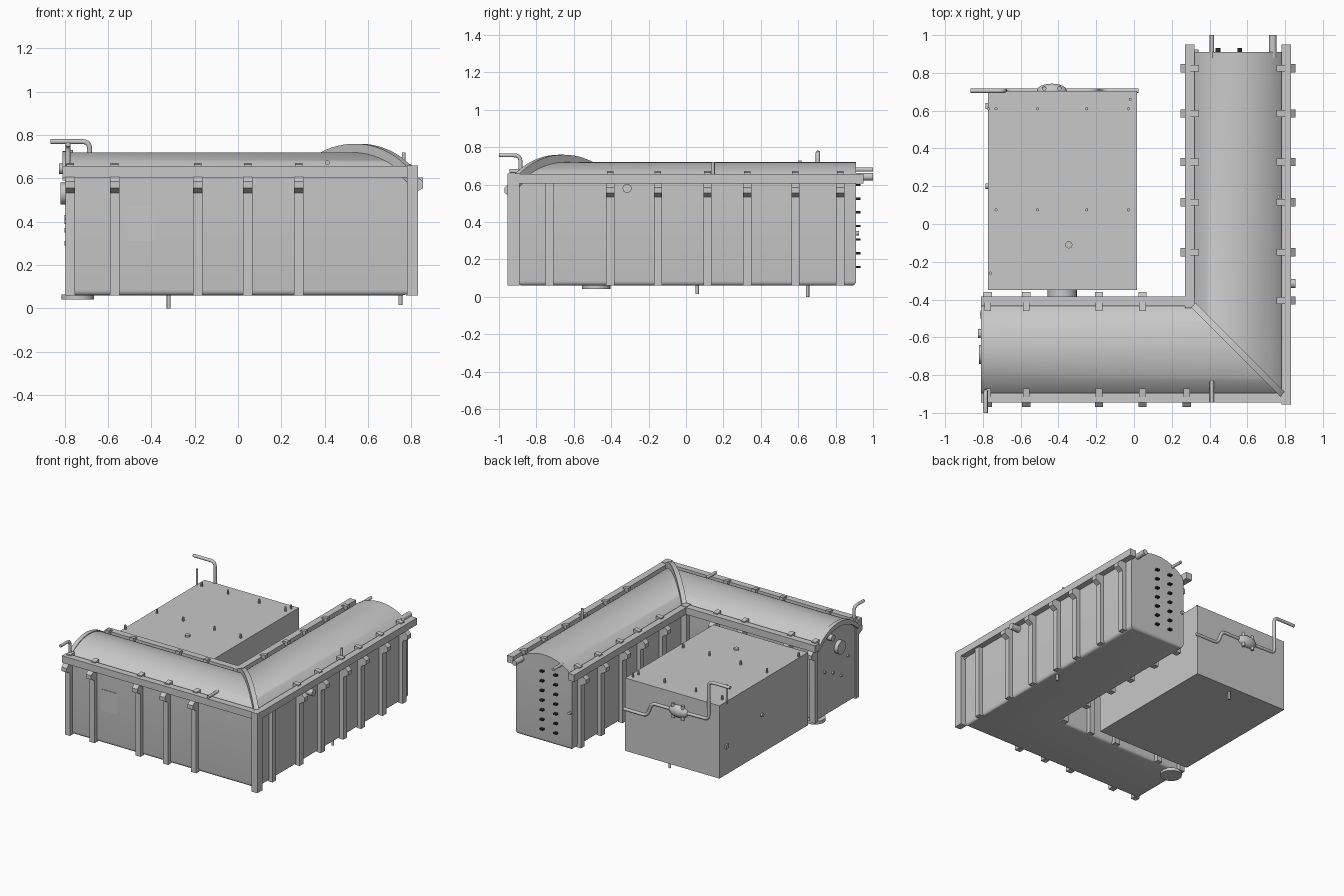
import bpy, bmesh, math
from mathutils import Vector, Matrix

cube = bpy.data.objects.get("Cube")
if cube:
    bpy.data.objects.remove(cube, do_unlink=True)


def material(name, rgb):
    m = bpy.data.materials.new(name)
    m.use_nodes = True
    m.diffuse_color = (*rgb, 1)
    m.node_tree.nodes["Principled BSDF"].inputs["Base Color"].default_value = (*rgb, 1)
    return m


GREY = material("plain grey", (0.58, 0.58, 0.58))
DARK = material("dark grey", (0.02, 0.02, 0.02))

CY, CX = -0.665, 0.55            # centre lines of the front arm and the right arm
LEFT, BACK = -0.79, 0.91         # open ends of the two arms
HALF, BASE, EAVE, CROWN = 0.235, 0.06, 0.62, 0.72
RADIUS = (HALF ** 2 + (CROWN - EAVE) ** 2) / (2 * (CROWN - EAVE))


def roof_z(o):
    return CROWN - RADIUS + math.sqrt(RADIUS ** 2 - o * o)


def place(arm, s, o):
    """Point at distance s along an arm, offset o towards the inner corner."""
    return (s, CY + o) if arm == "front" else (CX - o, s)


def finish(name, bm, mat=GREY, smooth=True):
    bmesh.ops.recalc_face_normals(bm, faces=bm.faces)
    me = bpy.data.meshes.new(name)
    bm.to_mesh(me)
    bm.free()
    me.materials.append(mat)
    ob = bpy.data.objects.new(name, me)
    bpy.context.collection.objects.link(ob)
    if smooth:
        bpy.ops.object.select_all(action='DESELECT')
        ob.select_set(True)
        bpy.context.view_layer.objects.active = ob
        bpy.ops.object.shade_smooth_by_angle(angle=math.radians(35))
    return ob


def loft(name, rings, bottom_bevel=0):
    """Skin closed rings of points and cap both ends."""
    bm = bmesh.new()
    vs = [[bm.verts.new(p) for p in ring] for ring in rings]
    n = len(rings[0])
    for a, b in zip(vs, vs[1:]):
        for i in range(n):
            j = (i + 1) % n
            bm.faces.new((a[i], a[j], b[j], b[i]))
    bm.faces.new(vs[0])
    bm.faces.new(vs[-1])
    if bottom_bevel:
        bmesh.ops.recalc_face_normals(bm, faces=bm.faces)
        low = [e for e in bm.edges if all(v.co.z < BASE + 0.001 for v in e.verts)
               and e.calc_face_angle(0) > 0.5]
        bmesh.ops.bevel(bm, geom=low, offset=bottom_bevel, segments=4,
                        profile=0.5, affect='EDGES')
    return finish(name, bm)


def sweep(name, profile, left, back, bevel=0):
    """Run an (offset, height) profile round the mitred L."""
    return loft(name, [[(left, CY + o, z) for o, z in profile],
                       [(CX - o, CY + o, z) for o, z in profile],
                       [(CX - o, back, z) for o, z in profile]], bevel)


def box(name, lo, hi, mat=GREY):
    bm = bmesh.new()
    lo, hi = Vector(lo), Vector(hi)
    bmesh.ops.create_cube(bm, size=1, matrix=Matrix.Translation((lo + hi) / 2)
                          @ Matrix.Diagonal((*(hi - lo), 1)))
    return finish(name, bm, mat, False)


def rod(name, a, b, r, mat=GREY, sides=16):
    a, b = Vector(a), Vector(b)
    bm = bmesh.new()
    turn = (b - a).to_track_quat('Z', 'Y').to_matrix().to_4x4()
    bmesh.ops.create_cone(bm, cap_ends=True, segments=sides, radius1=r, radius2=r,
                          depth=(b - a).length, matrix=Matrix.Translation((a + b) / 2) @ turn)
    return finish(name, bm, mat)


def tube(name, pts, r, bend=0.035):
    """Pipe with rounded elbows at its inner points."""
    pts = [Vector(p) for p in pts]
    path = [pts[0]]
    for a, p, b in zip(pts, pts[1:], pts[2:]):
        q, s = p + (a - p).normalized() * bend, p + (b - p).normalized() * bend
        path += [q.lerp(p, t / 5).lerp(p.lerp(s, t / 5), t / 5) for t in range(6)]
    path.append(pts[-1])
    cu = bpy.data.curves.new(name, 'CURVE')
    cu.dimensions = '3D'
    cu.bevel_depth, cu.bevel_resolution, cu.use_fill_caps = r, 3, True
    sp = cu.splines.new('POLY')
    sp.points.add(len(path) - 1)
    for pt, co in zip(sp.points, path):
        pt.co = (*co, 1)
    cu.materials.append(GREY)
    ob = bpy.data.objects.new(name, cu)
    bpy.context.collection.objects.link(ob)
    bpy.ops.object.select_all(action='DESELECT')
    ob.select_set(True)
    bpy.context.view_layer.objects.active = ob
    bpy.ops.object.convert(target='MESH')


# L-shaped tank with barrel roof
arch = [HALF * math.cos(math.pi * i / 28) for i in range(29)]
sweep("tank_body", [(-HALF, BASE), (HALF, BASE)] + [(o, roof_z(o)) for o in arch],
      LEFT, BACK, 0.025)

# Rails along the eaves
for side, label in ((-1, "outer"), (1, "inner")):
    a, b = side * 0.23, side * 0.28
    sweep(label + "_rail", [(a, 0.605), (b, 0.605), (b, 0.657), (a, 0.657)], LEFT - 0.02, BACK + 0.04)

# Arched flanges on the roof: mitre joint and left end
half_w = 0.017 / math.sqrt(2)
loft("mitre_flange", [[(CX - o + k * half_w, CY + o + k * half_w, roof_z(o) + h)
                       for k, h in ((-1, -0.03), (1, -0.03), (1, 0.04), (-1, 0.04))]
                      for o in [x * 1.02 - 0.004 for x in arch]])
loft("end_flange", [[(x, CY + o, roof_z(o) + h) for x, h in
                     ((LEFT - 0.02, -0.03), (LEFT + 0.01, -0.03), (LEFT + 0.01, 0.006), (LEFT - 0.02, 0.006))]
                    for o in arch])


# Wall ribs with wedge brackets and roof clips
def rib(arm, s, side, bracket=True):
    w = 0.022

    def prism(name, section, w):
        loft(name, [[(*place(arm, s + d, side * o), z) for o, z in section] for d in (-w, w)])

    prism("wall_rib", [(0.225, BASE), (0.265, BASE), (0.265, 0.61), (0.225, 0.61)], w)
    if bracket:
        prism("rib_bracket", [(0.26, 0.53), (0.305, 0.555), (0.305, 0.585), (0.275, 0.61), (0.26, 0.61)], w)
        prism("roof_clip", [(0.205, 0.64), (0.25, 0.64), (0.25, 0.665), (0.205, 0.672)], w * 0.8)


front_ribs = (-0.775, -0.57, -0.185, 0.045)
right_ribs = (-0.15, 0.115, 0.328, 0.585, 0.825)
for s in front_ribs + (0.28,):
    rib("front", s, -1)
for s in front_ribs:
    rib("front", s, 1)
for s in (-0.405,) + right_ribs:
    rib("right", s, -1)
for s in right_ribs:
    rib("right", s, 1)
rib("right", -0.73, -1, False)
box("outer_corner_post", (0.78, -0.955, BASE), (0.83, -0.89, 0.66))
box("inner_corner_post", (0.27, -0.445, BASE), (0.32, -0.39, 0.66))
box("front_plate", (-0.51, -0.904, 0.31), (-0.38, -0.898, 0.47))

# Back end of the right arm: rows of dark studs and two pipes
for x in (0.445, 0.56):
    for i in range(7):
        z = 0.16 + i * 0.073
        box("dark_stud", (x - 0.013, 0.905, z - 0.006), (x + 0.013, 0.932, z + 0.006), DARK)
rod("thin_end_pipe", (0.412, 0.88, 0.68), (0.412, 1.0, 0.68), 0.011)
rod("wide_end_pipe", (0.735, 0.88, 0.642), (0.735, 1.0, 0.642), 0.02)
rod("end_button", (0.33, 0.9, 0.34), (0.33, 0.925, 0.34), 0.012)

# Left end fittings and vent pipe
tube("front_vent_pipe", [(-0.785, -0.885, 0.6), (-0.785, -0.885, 0.757), (-0.785, -1.0, 0.757)], 0.011)
rod("end_port", (LEFT, -0.69, 0.53), (-0.82, -0.69, 0.53), 0.05)
rod("end_nozzle", (LEFT, -0.58, 0.645), (-0.826, -0.58, 0.645), 0.024)
for y, z in ((-0.52, 0.4), (-0.62, 0.36), (-0.72, 0.3), (-0.8, 0.42)):
    rod("end_bolt", (LEFT, y, z), (LEFT - 0.012, y, z), 0.01)

# Other tank fittings
rod("side_nozzle", (0.78, -0.315, 0.58), (0.855, -0.315, 0.58), 0.024)
rod("roof_pipe", (0.412, -0.83, 0.672), (0.412, -0.945, 0.672), 0.011)
rod("roof_pin", (0.765, 0.145, 0.62), (0.765, 0.145, 0.72), 0.009)
rod("drain_disc", (-0.74, -0.48, 0.042), (-0.74, -0.48, 0.065), 0.075, sides=32)
rod("tank_pin", (0.75, 0.06, 0.015), (0.75, 0.06, 0.07), 0.009)
rod("link_duct", (-0.38, -0.45, 0.35), (-0.38, -0.34, 0.35), 0.077, sides=32)

# Separate rectangular box with studs on its lid
TOP = 0.61
box("side_box", (-0.773, -0.35, BASE), (0.015, 0.705, TOP))
studs = [(x, y) for y in (0.61, 0.075) for x in (-0.73, -0.51, -0.25, -0.03)]
for x, y in studs + [(-0.02, 0.66), (-0.76, -0.26)]:
    rod("lid_stud", (x, y, TOP - 0.01), (x, y, TOP + 0.03), 0.008, sides=10)
rod("lid_port", (-0.345, -0.11, TOP - 0.01), (-0.345, -0.11, TOP + 0.012), 0.019)
rod("lid_pin", (-0.77, 0.61, TOP - 0.02), (-0.77, 0.61, 0.73), 0.008)
rod("box_pin", (-0.32, 0.65, 0), (-0.32, 0.65, 0.07), 0.009)
rod("box_side_button", (-0.765, 0.2, 0.35), (-0.785, 0.2, 0.35), 0.014)
box("box_side_latch", (-0.785, 0.61, 0.26), (-0.765, 0.64, 0.29))

# Pump and its pipes on the back of the box
Y = 0.705
tube("vent_pipe", [(-0.44, Y, 0.48), (-0.685, Y, 0.485), (-0.685, Y, 0.77), (-0.865, Y, 0.77)], 0.012)
tube("feed_pipe", [(-0.43, Y, 0.48), (-0.21, Y, 0.48), (-0.17, Y, 0.375), (0.025, Y, 0.375)], 0.012)
bm = bmesh.new()
bmesh.ops.create_uvsphere(bm, u_segments=24, v_segments=12, radius=1,
                          matrix=Matrix.Translation((-0.435, Y, 0.48)) @ Matrix.Diagonal((0.08, 0.038, 0.045, 1)))
finish("pump_body", bm)
for x in (-0.475, -0.395):
    rod("pump_bolt", (x, Y + 0.012, 0.425), (x, Y + 0.012, 0.535), 0.011)
